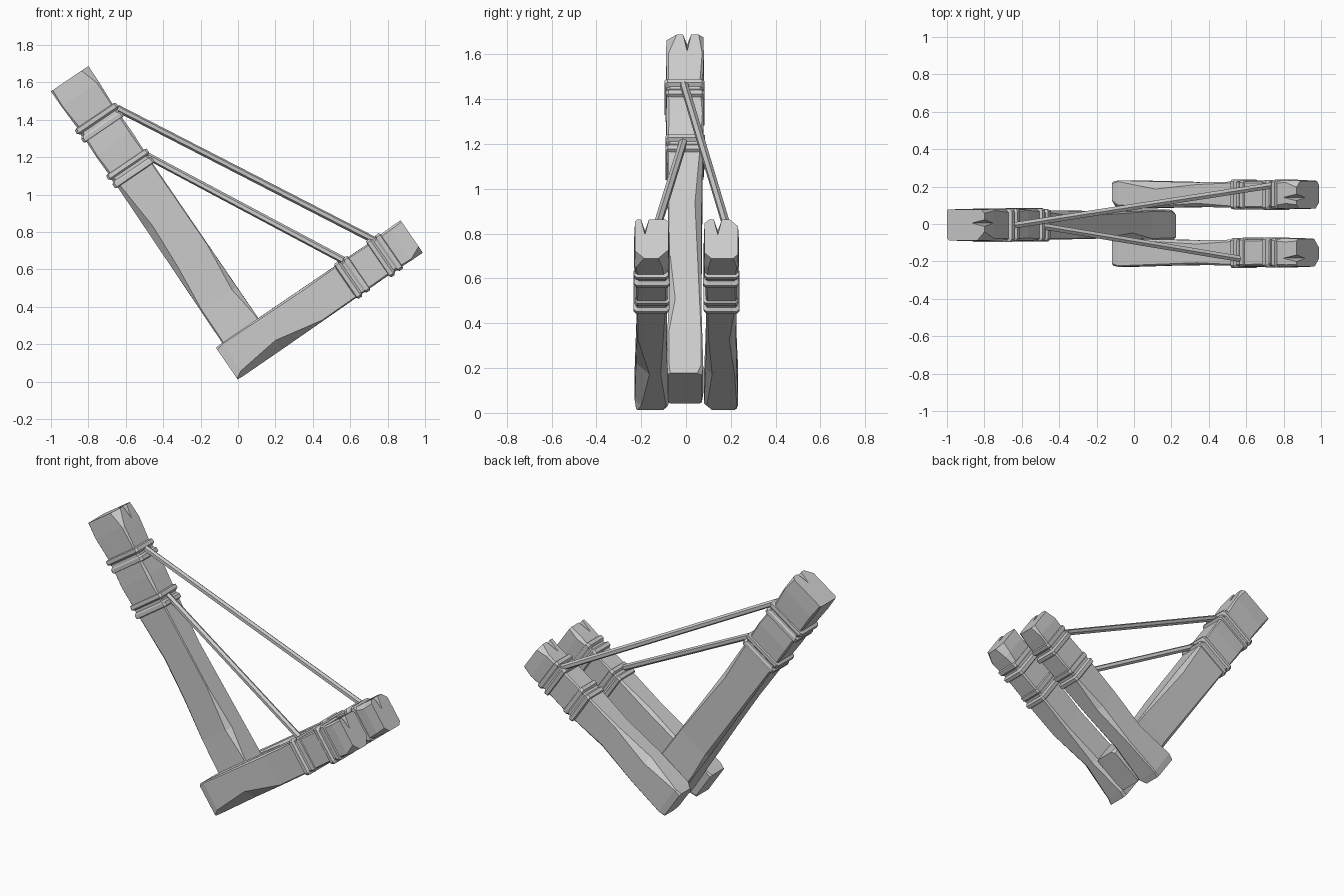
import bpy, bmesh, math
from mathutils import Vector

if "Cube" in bpy.data.objects:
    bpy.data.objects.remove(bpy.data.objects["Cube"])

Y = Vector((0, 1, 0))


def to_object(name, bm):
    bmesh.ops.recalc_face_normals(bm, faces=bm.faces)
    me = bpy.data.meshes.new(name)
    bm.to_mesh(me)
    bm.free()
    ob = bpy.data.objects.new(name, me)
    bpy.context.collection.objects.link(ob)
    return ob


def loft(name, frame, stations):
    """Chamfered box section swept along d.
    station = (t, half width u, half width y, four corner chamfers)"""
    o, d, u = frame
    bm = bmesh.new()
    rings = []
    for t, hu, hy, ch in stations:
        ring = []
        for k, (su, sy) in enumerate(((1, 1), (-1, 1), (-1, -1), (1, -1))):
            c = ch[k]
            pair = [(su * (hu - c), sy * hy), (su * hu, sy * (hy - c))]
            if k in (0, 2):
                pair.reverse()
            for a, b in pair:
                ring.append(bm.verts.new(o + d * t + u * a + Y * b))
        rings.append(ring)
    for r, s in zip(rings, rings[1:]):
        for i in range(8):
            j = (i + 1) % 8
            bm.faces.new((r[i], r[j], s[j], s[i]))
    bm.faces.new(rings[0])
    bm.faces.new(rings[-1])
    bmesh.ops.triangulate(bm, faces=[f for f in bm.faces if len(f.verts) == 4])
    bmesh.ops.dissolve_limit(bm, angle_limit=math.radians(1),
                             verts=bm.verts, edges=bm.edges)
    return to_object(name, bm)


def collar(name, frame, t, hu, hy, tilt):
    """Double-ridged rope wrap around a timber"""
    o, d, u = frame
    tilted = (o + d * t, (d + Y * tilt).normalized(), u)
    profile = ((-.047, -.02), (-.04, 0), (-.018, .002), (-.006, -.013),
               (.006, -.013), (.018, -.002), (.04, -.002), (.047, -.02))
    loft(name, tilted, [(a, hu + e, hy + e * .7, (.012,) * 4) for a, e in profile])


def crack(ob, frame, t, side, hu, y):
    """V-shaped split cut in the end of a timber"""
    o, d, u = frame
    inward = d * side
    p = o + d * t + u * (hu + .02) - inward * .02 + Y * y
    bm = bmesh.new()
    v = [bm.verts.new(q) for q in (p + Y * .026, p - Y * .026,
                                   p + inward * .13, p - u * .12)]
    for f in ((0, 1, 2), (0, 1, 3), (0, 2, 3), (1, 2, 3)):
        bm.faces.new([v[i] for i in f])
    cutter = to_object(ob.name + "_crack_cutter", bm)
    cutter.hide_render = True
    cutter.display_type = 'WIRE'
    m = ob.modifiers.new("crack", 'BOOLEAN')
    m.operation = 'DIFFERENCE'
    m.solver = 'EXACT'
    m.object = cutter


def rope(name, a, b, r=.019):
    a, b = Vector(a), Vector(b)
    bpy.ops.mesh.primitive_cylinder_add(vertices=6, radius=r, depth=(b - a).length,
                                        location=(a + b) / 2)
    ob = bpy.context.object
    ob.name = name
    ob.rotation_euler = (b - a).to_track_quat('Z', 'Y').to_euler()


# Long leaning post
post = (Vector((-.90, -.005, 1.62)), Vector((.561, 0, -.828)), Vector((.828, 0, .561)))
post_ob = loft("long_post", post, [
    (0, .121, .082, (.02, .006, .012, .045)),
    (.10, .120, .085, (.008, .012, .006, .012)),
    (.26, .113, .080, (.014, .006, .012, .006)),
    (.42, .117, .084, (.006, .010, .008, .014)),
    (.57, .113, .080, (.010, .006, .012, .006)),
    (.90, .114, .075, (.030, .006, .040, .006)),
    (1.15, .115, .073, (.020, .012, .030, .004)),
    (1.42, .115, .073, (.006, .020, .006, .030)),
    (1.60, .117, .078, (.006, .006, .008, .006)),
    (1.78, .121, .082, (.010, .014, .010, .012)),
    (1.824, .121, .076, (.020, .010, .012, .010))])
crack(post_ob, post, 0, 1, .121, .01)
collar("post_upper_wrap", post, .285, .132, .088, .05)
collar("post_lower_wrap", post, .58, .130, .087, -.05)

# Pair of short beams either side of the post
D, U = Vector((.824, 0, .566)), Vector((-.566, 0, .824))
chips = {  # corner chamfers at each station
    "front": [(.012, .02, .006, .012), (.006, .012, .03, .006), (.01, .03, .06, .006),
              (.02, .012, .006, .012), (.008, .008, .006, .006),
              (.006, .01, .01, .01), (.02, .03, .008, .012), (.012, .045, .04, .01)],
    "back": [(.012, .01, .03, .04), (.006, .006, .012, .02), (.04, .01, .03, .01),
             (.012, .03, .01, .02), (.006, .006, .008, .006),
             (.01, .01, .006, .008), (.012, .008, .02, .03), (.035, .02, .03, .02)]}
sizes = ((0, .103, .070), (.04, .105, .076), (.285, .105, .070), (.55, .103, .066),
         (.82, .101, .070), (1.02, .101, .070), (1.13, .105, .077), (1.2, .105, .074))
for side, y in (("front", -.153), ("back", .157)):
    beam = (Vector((-.06, y, .097)), D, U)
    ob = loft(side + "_beam", beam,
              [s + (c,) for s, c in zip(sizes, chips[side])])
    crack(ob, beam, 1.2, -1, .105, -.03 if side == "front" else -.015)
    tilt = .06 if side == "front" else -.06
    collar(side + "_beam_inner_wrap", beam, .815, .113, .079, tilt)
    collar(side + "_beam_outer_wrap", beam, 1.025, .117, .079, -tilt)

# Stay ropes
rope("upper_rope", (-.645, -.008, 1.462), (.73, .205, .755))
rope("lower_rope", (-.50, -.01, 1.215), (.59, -.19, .635))
